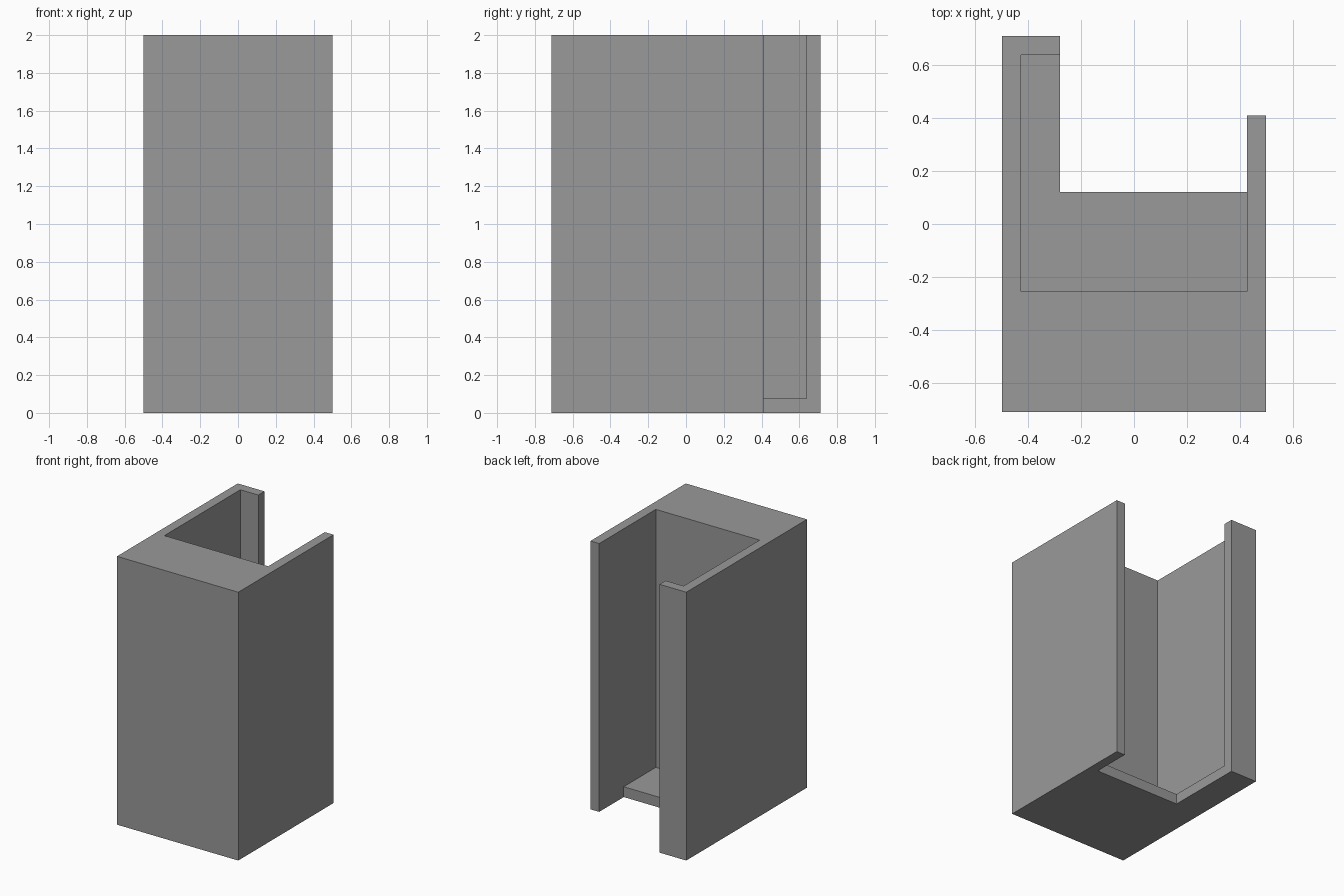
import bpy
import bmesh

if "Cube" in bpy.data.objects:
    bpy.data.objects.remove(bpy.data.objects["Cube"])

grey = bpy.data.materials.new("mid_grey")
grey.diffuse_color = (0.32, 0.32, 0.32, 1.0)
grey.use_nodes = True
grey.node_tree.nodes["Principled BSDF"].inputs["Base Color"].default_value = grey.diffuse_color


def prism(name, outline, z0, z1, hidden=()):
    """Raise a counter-clockwise outline into a solid, leaving out hidden sides."""
    bm = bmesh.new()
    low = [bm.verts.new((x, y, z0)) for x, y in outline]
    high = [bm.verts.new((x, y, z1)) for x, y in outline]
    bm.faces.new(low[::-1])
    bm.faces.new(high)
    n = len(outline)
    for i in range(n):
        if i not in hidden:
            j = (i + 1) % n
            bm.faces.new((low[i], low[j], high[j], high[i]))
    mesh = bpy.data.meshes.new(name)
    bm.to_mesh(mesh)
    bm.free()
    mesh.materials.append(grey)
    obj = bpy.data.objects.new(name, mesh)
    bpy.context.collection.objects.link(obj)
    return obj


# Overall size and the recess behind the thick front
W, D, H = 0.5, 0.711, 2.0
IX, FRONT, BACK = 0.428, -0.256, 0.639
LIP, RIGHT_END = -0.28, 0.411
FLOOR_END, FLOOR_TOP = 0.122, 0.077

# Thick front, long left wall with a return lip, short right wall
prism("walls", [
    (-W, -D), (W, -D), (W, RIGHT_END), (IX, RIGHT_END), (IX, FRONT),
    (-IX, FRONT), (-IX, BACK), (LIP, BACK), (LIP, D), (-W, D),
], 0, H)

# Thin L-shaped floor; sides against the walls are left open
prism("floor", [
    (-IX, FRONT), (IX, FRONT), (IX, FLOOR_END), (LIP, FLOOR_END),
    (LIP, BACK), (-IX, BACK),
], 0, FLOOR_TOP, hidden=(0, 1, 4, 5))
